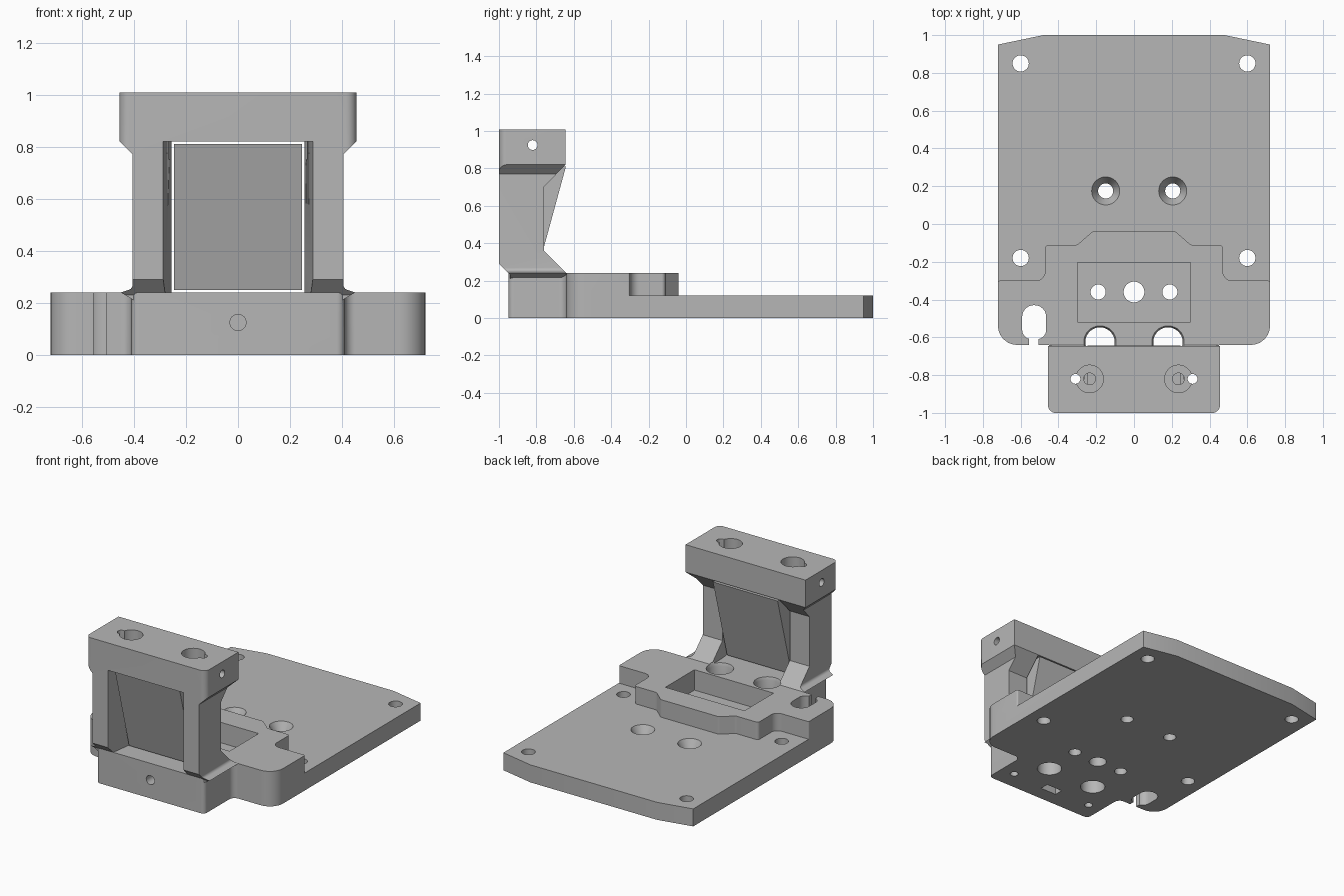
import bpy, bmesh, math
from mathutils import Vector, Matrix

cube = bpy.data.objects.get("Cube")
if cube:
    bpy.data.objects.remove(cube, do_unlink=True)

grey = bpy.data.materials.new("matte grey")
grey.use_nodes = True
colour = (0.47, 0.47, 0.47, 1)
grey.diffuse_color = colour
grey.node_tree.nodes["Principled BSDF"].inputs["Base Color"].default_value = colour


def make(name, bm):
    bmesh.ops.recalc_face_normals(bm, faces=bm.faces)
    mesh = bpy.data.meshes.new(name)
    bm.to_mesh(mesh)
    bm.free()
    obj = bpy.data.objects.new(name, mesh)
    bpy.context.collection.objects.link(obj)
    mesh.materials.append(grey)
    return obj


def rounded(points, steps=6):
    """Fillet each (a, b, radius) corner of a closed outline."""
    out = []
    for i, p in enumerate(points):
        c = Vector(p[:2])
        r = p[2] if len(p) > 2 else 0
        if not r:
            out.append(c)
            continue
        u = (Vector(points[i - 1][:2]) - c).normalized()
        v = (Vector(points[(i + 1) % len(points)][:2]) - c).normalized()
        half = u.angle(v) / 2
        d = r / math.tan(half)
        centre = c + (u + v).normalized() * r / math.sin(half)
        a, b = c + u * d - centre, c + v * d - centre
        for k in range(steps + 1):
            out.append(centre + a.lerp(b, k / steps).normalized() * r)
    return out


def mirrored(half):
    """Close a right-hand outline with its mirror image."""
    return half + [(-p[0], *p[1:]) for p in reversed(half)]


def prism(name, points, lo, hi, axis="z"):
    place = {"x": lambda a, b, h: (h, a, b),
             "y": lambda a, b, h: (a, h, b),
             "z": lambda a, b, h: (a, b, h)}[axis]
    bm = bmesh.new()
    pts = rounded(points)
    low, high = [[bm.verts.new(place(p.x, p.y, h)) for p in pts] for h in (lo, hi)]
    bm.faces.new(low)
    bm.faces.new(high)
    for i in range(len(pts)):
        j = (i + 1) % len(pts)
        bm.faces.new((low[i], low[j], high[j], high[i]))
    return make(name, bm)


def box(name, x0, x1, y0, y1, z0, z1):
    return prism(name, [(x0, y0), (x1, y0), (x1, y1), (x0, y1)], z0, z1)


def drill(centre, r, length, axis="z", top=None):
    bm = bmesh.new()
    turn = {"z": Matrix(), "x": Matrix.Rotation(math.pi / 2, 4, "Y"),
            "y": Matrix.Rotation(math.pi / 2, 4, "X")}[axis]
    bmesh.ops.create_cone(bm, cap_ends=True, segments=32, radius1=r,
                          radius2=top or r, depth=length,
                          matrix=Matrix.Translation(centre) @ turn)
    return make("cutter", bm)


def combine(target, other, operation="DIFFERENCE"):
    mod = target.modifiers.new("combine", "BOOLEAN")
    mod.operation, mod.object, mod.solver = operation, other, "EXACT"
    bpy.context.view_layer.objects.active = target
    bpy.ops.object.modifier_apply(modifier=mod.name)
    bpy.data.objects.remove(other, do_unlink=True)


# Thin base plate with clipped rear corners
bracket = prism("bracket_body", mirrored([(0.72, -0.5), (0.72, 0.95), (0.48, 1)]), 0, 0.12)

# Raised stepped block with the front foot
block = prism("raised_block", mirrored([
    (0.41, -0.95, 0.03), (0.41, -0.64, 0.04), (0.72, -0.64, 0.1), (0.72, -0.30, 0.01),
    (0.47, -0.30, 0.05), (0.47, -0.11, 0.02), (0.30, -0.11, 0.02), (0.22, -0.04, 0.02)]),
    0, 0.24)
combine(bracket, block, "UNION")

# Upright frame: side profile crossed with front profile and plan outline
frame = prism("upright", [
    (-0.94, 0.1), (-0.94, 0.23), (-1, 0.29), (-1, 1.01), (-0.645, 1.01), (-0.645, 0.82),
    (-0.76, 0.70), (-0.76, 0.36), (-0.62, 0.22), (-0.62, 0.1)], -0.6, 0.6, "x")
front = prism("front_profile", mirrored([
    (0.39, 0.05), (0.40, 0.21), (0.45, 0.24), (0.405, 0.255, 0.02), (0.405, 0.77),
    (0.455, 0.82), (0.455, 1.01)]), -1.2, -0.4, "y")
combine(frame, front, "INTERSECT")
plan = prism("plan_outline", mirrored([(0.455, -1, 0.04), (0.455, -0.61, 0.03)]), 0, 1.2)
combine(frame, plan, "INTERSECT")
window = prism("window", mirrored([(0.29, -1.02), (0.255, -0.76), (0.255, -0.5)]), 0.2, 0.82)
combine(frame, window)
combine(bracket, frame, "UNION")

# Sensor pocket, rear nut slot and the side notch
combine(bracket, box("pocket", -0.30, 0.30, -0.52, -0.205, 0.10, 0.3))
combine(bracket, box("nut_slot", -0.06, 0.06, -0.85, -0.79, -0.1, 0.17))
combine(bracket, prism("notch", [(-0.592, -0.61, 0.05), (-0.465, -0.61, 0.05),
                                 (-0.465, -0.43, 0.06), (-0.592, -0.43, 0.06)], -0.1, 0.4))
combine(bracket, box("notch_mouth", -0.555, -0.505, -0.7, -0.58, -0.1, 0.4))

# Plate and pocket holes
for x, y, r in [(-0.6, 0.85, 0.043), (0.6, 0.85, 0.043), (-0.6, -0.18, 0.043),
                (0.6, -0.18, 0.043), (-0.15, 0.175, 0.04), (0.205, 0.175, 0.04),
                (-0.19, -0.36, 0.04), (0.19, -0.36, 0.04), (0, -0.36, 0.055)]:
    combine(bracket, drill((x, y, 0), r, 0.6))
for x in (-0.15, 0.205):
    combine(bracket, drill((x, 0.175, 0.095), 0.04, 0.07, top=0.08))

# Paired holes: large bores, cap counterbores and rod holes
for s in (-1, 1):
    combine(bracket, drill((s * 0.18, -0.625, 0.1), 0.078, 0.4))
    combine(bracket, drill((s * 0.18, -0.625, 0.235), 0.078, 0.03, top=0.09))
    combine(bracket, drill((s * 0.235, -0.82, 0.96), 0.073, 0.16))
    combine(bracket, drill((s * 0.235, -0.82, 0.9), 0.031, 0.3))
    combine(bracket, drill((s * 0.31, -0.82, 0.5), 0.026, 1.4))

# Cross hole through the cap and screw hole in the foot
combine(bracket, drill((0, -0.82, 0.925), 0.026, 1.4, "x"))
combine(bracket, drill((0, -0.92, 0.125), 0.031, 0.24, "y"))

# Wedge-shaped filler standing free inside the window
wedge = prism("window_support", [(-0.98, 0.81), (-0.642, 0.81), (-0.795, 0.25), (-0.83, 0.25)],
              -0.245, 0.245, "x")

# Scale the cap height to its final level and shade
for obj in (bracket, wedge):
    for v in obj.data.vertices:
        v.co.z = min(v.co.z, 1.008)
    bpy.ops.object.select_all(action="DESELECT")
    obj.select_set(True)
    bpy.context.view_layer.objects.active = obj
    bpy.ops.object.shade_smooth_by_angle(angle=math.radians(25))
